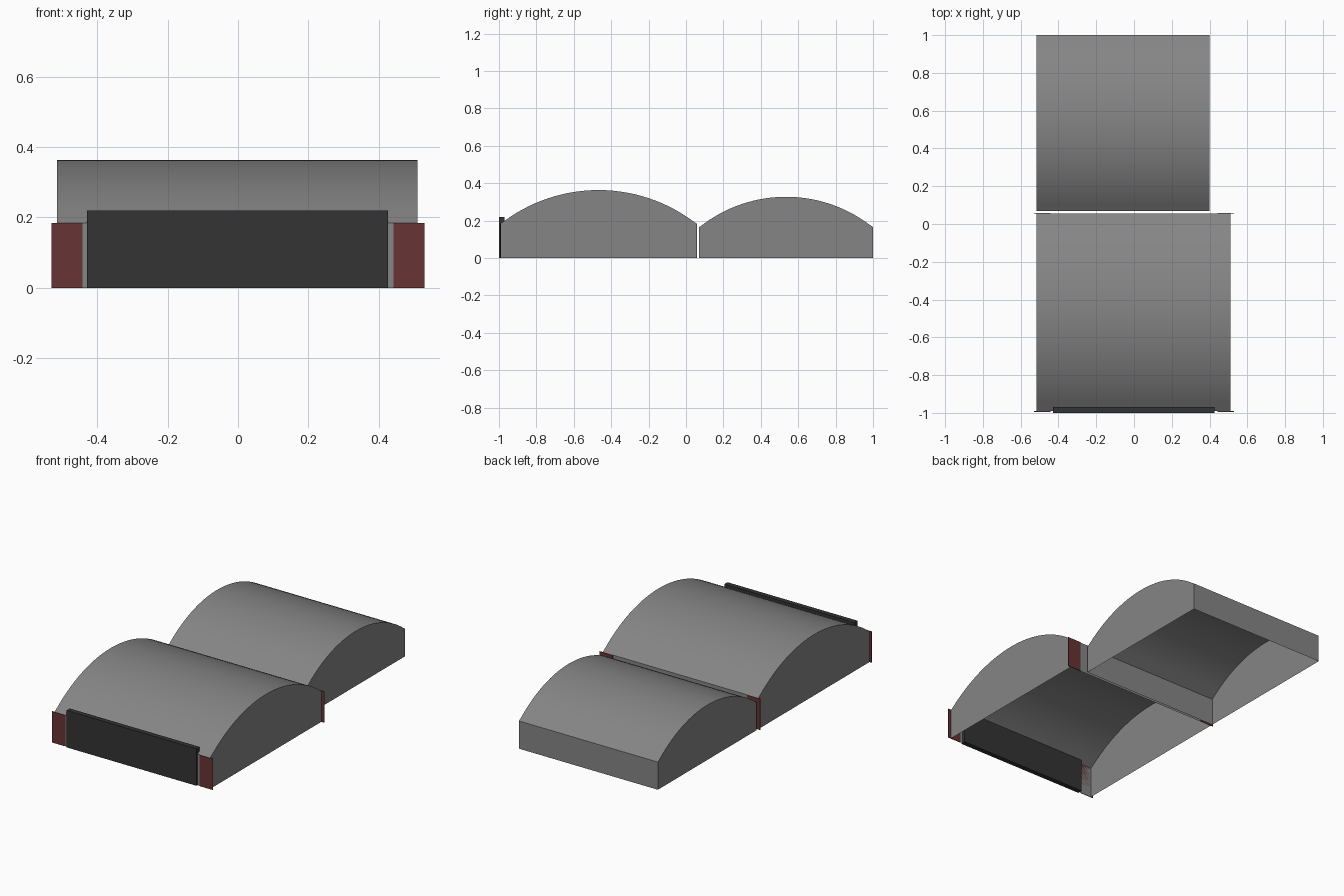
import bpy, bmesh, math

if "Cube" in bpy.data.objects:
    bpy.data.objects.remove(bpy.data.objects["Cube"])


def material(name, rgb):
    m = bpy.data.materials.new(name)
    m.diffuse_color = (*rgb, 1.0)
    m.use_nodes = True
    m.node_tree.nodes["Principled BSDF"].inputs["Base Color"].default_value = m.diffuse_color
    return m


GREY = material("grey_cladding", (0.235, 0.235, 0.235))
BLACK = material("charcoal_door", (0.033, 0.033, 0.033))
RED = material("dark_red_panel", (0.135, 0.034, 0.034))


def add_object(name, bm, mat):
    bmesh.ops.recalc_face_normals(bm, faces=bm.faces)
    me = bpy.data.meshes.new(name)
    bm.to_mesh(me)
    bm.free()
    me.materials.append(mat)
    ob = bpy.data.objects.new(name, me)
    bpy.context.collection.objects.link(ob)
    return ob


def box(name, lo, hi, mat):
    bm = bmesh.new()
    bmesh.ops.create_cube(bm, size=1)
    for v in bm.verts:
        v.co = [(a + b) / 2 + c * (b - a) for a, b, c in zip(lo, hi, v.co)]
    return add_object(name, bm, mat)


def arched_hall(name, x0, x1, y0, y1, wall, peak, steps=28):
    """Hollow hall, open underneath: walls, eaves and a circular-arc roof."""
    mid, eave = (y0 + y1) / 2, wall + 0.012
    half = (y1 - y0) / 2 - 0.018
    rise = peak - eave
    r = (half ** 2 + rise ** 2) / (2 * rise)
    a = math.asin(half / r)
    profile = [(y0, 0), (y0, wall)]
    for i in range(steps + 1):
        t = -a + 2 * a * i / steps
        profile.append((mid + r * math.sin(t), peak - r + r * math.cos(t)))
    profile += [(y1, wall), (y1, 0)]

    bm = bmesh.new()
    left = [bm.verts.new((x0, y, z)) for y, z in profile]
    right = [bm.verts.new((x1, y, z)) for y, z in profile]
    for i in range(len(profile) - 1):
        bm.faces.new((left[i], left[i + 1], right[i + 1], right[i]))
    bm.faces.new(left)
    bm.faces.new(right)
    ob = add_object(name, bm, GREY)
    bpy.ops.object.select_all(action='DESELECT')
    ob.select_set(True)
    bpy.context.view_layer.objects.active = ob
    bpy.ops.object.shade_smooth_by_angle(angle=math.radians(35))
    return ob


# Two halls, one behind the other
arched_hall("front_hall", -0.515, 0.51, -0.99, 0.055, 0.185, 0.363)
arched_hall("rear_hall", -0.515, 0.40, 0.07, 1.0, 0.165, 0.327)

# Large front door
box("front_door", (-0.43, -1.0, 0), (0.427, -0.97, 0.22), BLACK)

# Red corner panels on the front and back walls of the front hall
for end, y in (("front", -0.994), ("back", 0.055)):
    for side, xa, xb in (("left", -0.53, -0.442), ("right", 0.442, 0.53)):
        box(f"{end}_{side}_corner_panel", (xa, y, 0), (xb, y + 0.004, 0.185), RED)
